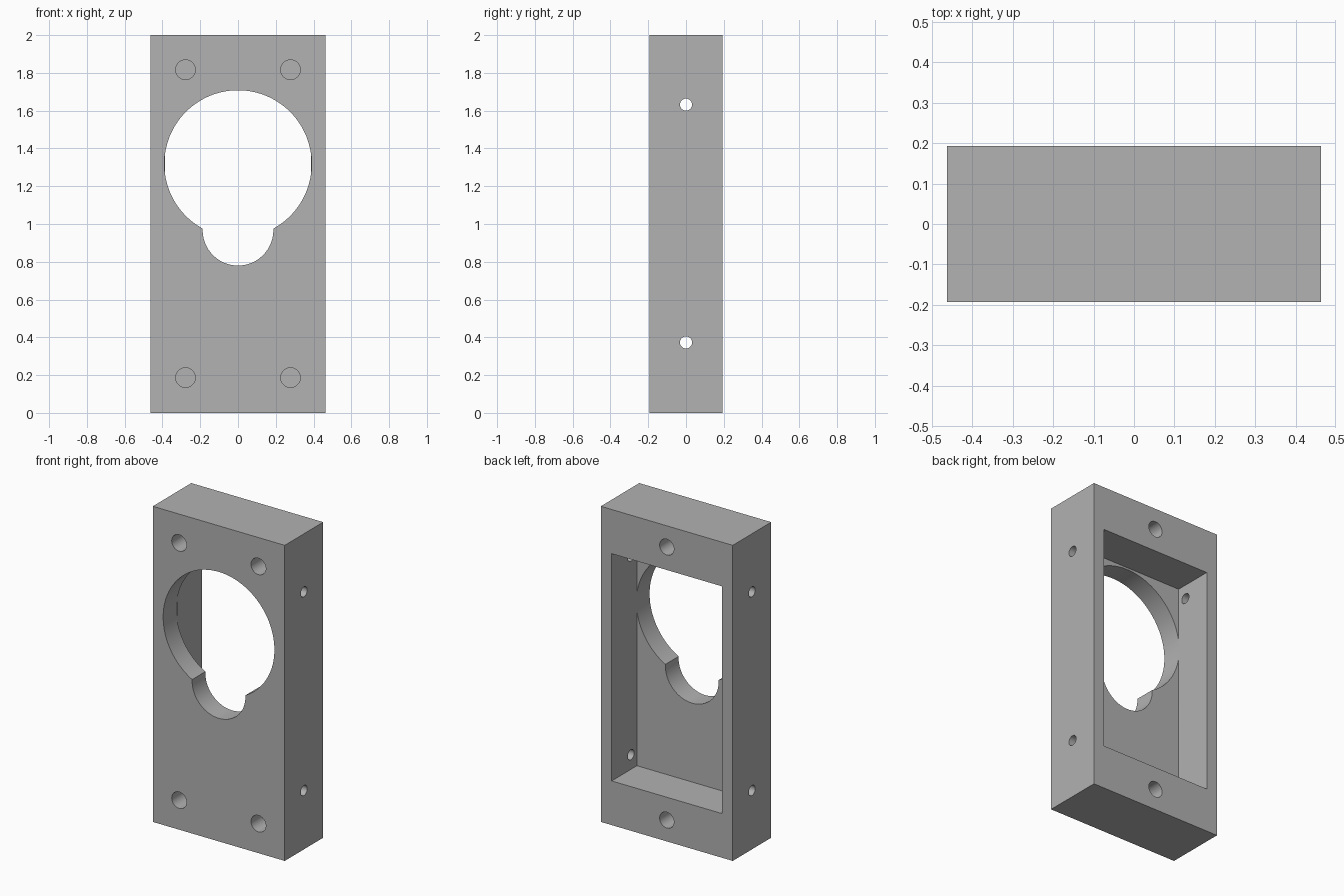
import bpy
from math import radians
from mathutils import Vector

default = bpy.data.objects.get("Cube")
if default:
    bpy.data.objects.remove(default, do_unlink=True)

W, D, H = 0.925, 0.385, 2.0
FRONT, BACK = -D / 2, D / 2
FLOOR = -0.06            # inner face of the front plate
OVER = 0.1               # how far cutters stick out

grey = bpy.data.materials.new("matt grey")
grey.use_nodes = True
colour = (0.445, 0.445, 0.445, 1)
grey.diffuse_color = colour
grey.node_tree.nodes["Principled BSDF"].inputs["Base Color"].default_value = colour


def box(name, low, high):
    low, high = Vector(low), Vector(high)
    bpy.ops.mesh.primitive_cube_add(size=1, location=(low + high) / 2)
    obj = bpy.context.object
    obj.name = name
    obj.scale = high - low
    bpy.ops.object.transform_apply(location=True, rotation=True, scale=True)
    return obj


def rod(name, start, end, radius, sides=48):
    start, end = Vector(start), Vector(end)
    axis = end - start
    bpy.ops.mesh.primitive_cylinder_add(vertices=sides, radius=radius,
                                        depth=axis.length, location=(start + end) / 2)
    obj = bpy.context.object
    obj.name = name
    obj.rotation_euler = axis.to_track_quat('Z', 'Y').to_euler()
    bpy.ops.object.transform_apply(location=True, rotation=True, scale=True)
    return obj


def cut(target, cutter):
    cutter.hide_render = True
    mod = target.modifiers.new("cut", 'BOOLEAN')
    mod.operation = 'DIFFERENCE'
    mod.solver = 'EXACT'
    mod.object = cutter
    bpy.ops.object.select_all(action='DESELECT')
    bpy.context.view_layer.objects.active = target
    target.select_set(True)
    bpy.ops.object.modifier_apply(modifier=mod.name)
    bpy.data.objects.remove(cutter, do_unlink=True)


# Solid block
housing = box("housing", (-W / 2, FRONT, 0), (W / 2, BACK, H))
housing.data.materials.clear()
housing.data.materials.append(grey)

# Rectangular pocket open at the back
cut(housing, box("pocket", (-0.386, FLOOR, 0.28), (0.386, BACK + OVER, 1.72)))

# Keyhole opening through the front plate
for z, radius in ((1.318, 0.39), (0.967, 0.187)):
    cut(housing, rod("opening", (0, FRONT - OVER, z), (0, FLOOR + 0.005, z), radius, 128))

# Blind screw holes in the four front corners
for x in (-0.278, 0.278):
    for z in (0.187, 1.817):
        cut(housing, rod("front_hole", (x, FRONT - OVER, z), (x, FRONT + 0.2, z), 0.052))

# Blind screw holes in the rear flanges
for z in (0.135, H - 0.135):
    cut(housing, rod("back_hole", (0, BACK + OVER, z), (0, BACK - 0.2, z), 0.05))

# Cross holes through both side walls
for z in (0.373, 1.632):
    cut(housing, rod("side_hole", (-W / 2 - OVER, 0, z), (W / 2 + OVER, 0, z), 0.032))

housing.select_set(True)
bpy.context.view_layer.objects.active = housing
bpy.ops.object.shade_smooth_by_angle(angle=radians(30))
